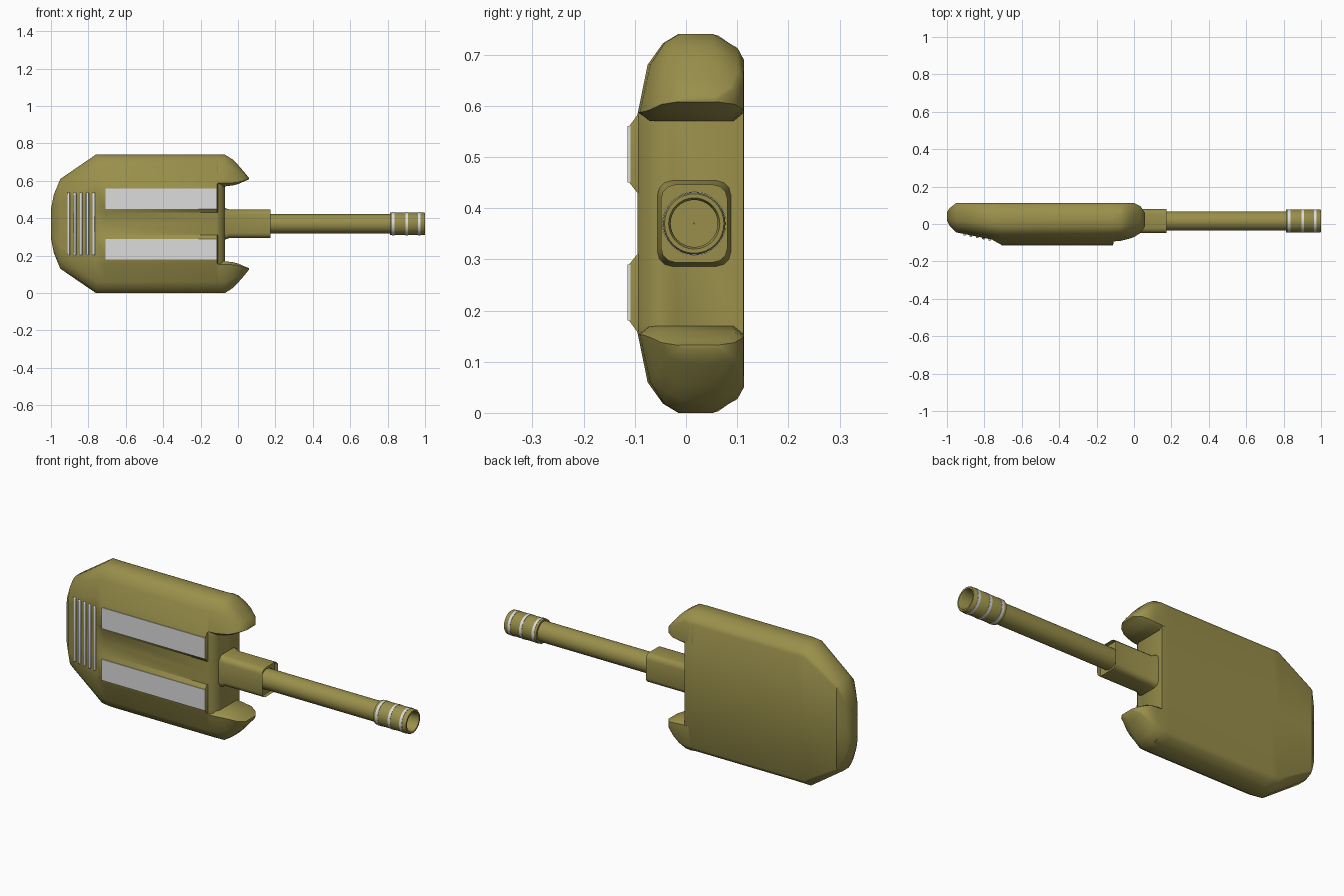
import bpy, bmesh, math
from mathutils import Matrix

if "Cube" in bpy.data.objects:
    bpy.data.objects.remove(bpy.data.objects["Cube"])

ZC = 0.37      # height of the centre line
YB = 0.016     # barrel axis depth


def material(name, rgb):
    m = bpy.data.materials.new(name)
    m.diffuse_color = (*rgb, 1)
    m.use_nodes = True
    m.node_tree.nodes["Principled BSDF"].inputs["Base Color"].default_value = m.diffuse_color
    return m


OLIVE = material("olive", (0.32, 0.275, 0.07))
GREY = material("light grey", (0.72, 0.72, 0.72))


def finish(bm, name, mat, angle=35):
    bmesh.ops.recalc_face_normals(bm, faces=bm.faces)
    me = bpy.data.meshes.new(name)
    bm.to_mesh(me)
    bm.free()
    me.materials.append(mat)
    ob = bpy.data.objects.new(name, me)
    bpy.context.collection.objects.link(ob)
    bpy.ops.object.select_all(action='DESELECT')
    ob.select_set(True)
    bpy.context.view_layer.objects.active = ob
    bpy.ops.object.shade_smooth_by_angle(angle=math.radians(angle))
    return ob


def loft(rings, caps=True, closed=False):
    """Skin a list of rings of 3D points; returns the bmesh and the last cap."""
    bm = bmesh.new()
    vs = [[bm.verts.new(p) for p in r] for r in rings]
    n = len(vs[0])
    pairs = list(zip(vs, vs[1:])) + ([(vs[-1], vs[0])] if closed else [])
    for a, b in pairs:
        for i in range(n):
            j = (i + 1) % n
            bm.faces.new((a[i], a[j], b[j], b[i]))
    end = None
    if caps and not closed:
        bm.faces.new(vs[0])
        end = bm.faces.new(vs[-1])
    return bm, end


def lathe(name, profile, mat, seg=32):
    """Closed (x, radius) profile turned about the barrel axis."""
    rings = [[(x, YB + r * math.cos(2 * math.pi * i / seg),
               ZC + r * math.sin(2 * math.pi * i / seg)) for i in range(seg)]
             for x, r in profile]
    bm, _ = loft(rings, closed=True)
    return finish(bm, name, mat)


# Turret body: half cross-section as (offset from centre, y, pad weight)
HALF = [(0.0, 0.113, 0), (0.32, 0.113, 0), (0.342, 0.10, 0), (0.37, 0.05, 0),
        (0.37, -0.015, 0), (0.352, -0.045, 0), (0.31, -0.075, 0), (0.212, -0.095, 0),
        (0.19, -0.095, 1), (0.08, -0.095, 1), (0.06, -0.095, 0), (0.0, -0.095, 0)]


def section(x, h, f, b, pad):
    up = [(x, f + (y + 0.095) / 0.208 * (b - f) - 0.016 * pad * w, d * h / 0.37)
          for d, y, w in HALF]
    down = [(px, py, -d) for px, py, d in up[-2:0:-1]]
    return [(px, py, ZC + d) for px, py, d in up + down]


stations = [(-1.0, 0.08, 0.02, 0.065, 0), (-0.985, 0.155, -0.01, 0.085, 0),
            (-0.95, 0.24, -0.045, 0.113, 0), (-0.76, 0.37, -0.083, 0.113, 0),
            (-0.71, 0.37, -0.095, 0.113, 1), (-0.112, 0.37, -0.095, 0.113, 1),
            (-0.108, 0.37, -0.093, 0.113, 0), (-0.085, 0.369, -0.08, 0.113, 0),
            (-0.07, 0.367, -0.05, 0.112, 0)]
bm, _ = loft([section(*s) for s in stations])
finish(bm, "turret_body", OLIVE, 38)

# Cheek horns beside the gun: (u inner to outer, v front to back)
HORN = [(0, 0.1), (0.1, 0.0), (0.65, 0.1), (0.9, 0.24), (1, 0.38), (1, 0.7),
        (0.84, 0.94), (0.7, 1), (0.1, 1), (0, 0.9)]
horn_stations = [(-0.12, 0.2, 0.369, -0.094, 0.113), (-0.07, 0.2, 0.37, -0.09, 0.113),
                 (-0.03, 0.205, 0.345, -0.08, 0.113), (0.0, 0.212, 0.315, -0.07, 0.112),
                 (0.035, 0.228, 0.275, -0.048, 0.095), (0.058, 0.237, 0.246, -0.015, 0.06)]
for side, label in ((1, "upper"), (-1, "lower")):
    rings = [[(x, f + v * (b - f), ZC + side * (zi + u * (zo - zi))) for u, v in HORN]
             for x, zi, zo, f, b in horn_stations]
    bm, _ = loft(rings)
    finish(bm, label + "_cheek_horn", OLIVE, 40)


def box(name, size, loc, mat, tilt=0.0, bevel=0.0):
    bm = bmesh.new()
    bmesh.ops.create_cube(bm, size=1, matrix=Matrix.Diagonal((*size, 1)))
    if bevel:
        bmesh.ops.bevel(bm, geom=bm.edges[:], offset=bevel, segments=3,
                        profile=0.5, affect='EDGES')
    bmesh.ops.transform(bm, matrix=Matrix.Translation(loc) @ Matrix.Rotation(tilt, 4, 'Z'),
                        verts=bm.verts)
    return finish(bm, name, mat)


# Grey plates on the two raised pads
for side, label in ((1, "upper"), (-1, "lower")):
    box(label + "_pad_plate", (0.598, 0.006, 0.11), (-0.41, -0.1115, ZC + side * 0.135), GREY)

# Vent slats on the sloping rear
for i in range(5):
    x = -0.905 + i * 0.0335
    y = -0.045 - (x + 0.95) / 0.19 * 0.038
    box("vent_slat_%d" % (i + 1), (0.014, 0.016, 0.335), (x, y, ZC), GREY, -0.2, 0.005)


# Gun mount: rounded square sleeve with a recessed end and a flared root
def mount_ring(x, w):
    c = 0.028
    pts = []
    for k, (sy, sz) in enumerate(((1, 1), (-1, 1), (-1, -1), (1, -1))):
        for j in range(4):
            a = math.pi / 2 * (k + j / 3)
            pts.append((x, YB + sy * (0.065 * w - c) + c * math.cos(a),
                        ZC + sz * (0.076 * w - c) + c * math.sin(a)))
    return pts


bm, end = loft([mount_ring(-0.1, 1.12), mount_ring(-0.068, 1.1),
                mount_ring(-0.045, 1.0), mount_ring(0.175, 1.0)])
bmesh.ops.inset_region(bm, faces=[end], thickness=0.009)
bmesh.ops.translate(bm, verts=end.verts, vec=(-0.02, 0, 0))
finish(bm, "gun_mount", OLIVE)

# Barrel, hollow muzzle and its grey bands
lathe("gun_barrel", [(0.1, 0.0515), (0.82, 0.0515), (0.82, 0.02), (0.1, 0.02)], OLIVE)
lathe("muzzle_sleeve", [(0.812, 0.048), (0.812, 0.061), (0.995, 0.061), (1.0, 0.058),
                        (1.0, 0.05), (0.99, 0.046), (0.825, 0.046), (0.825, 0.001),
                        (0.815, 0.001)], OLIVE)
for i, x in enumerate((0.831, 0.903, 0.97)):
    lathe("muzzle_band_%d" % (i + 1), [(x - 0.007, 0.056), (x - 0.007, 0.0625),
                                       (x + 0.007, 0.0625), (x + 0.007, 0.056)], GREY)
